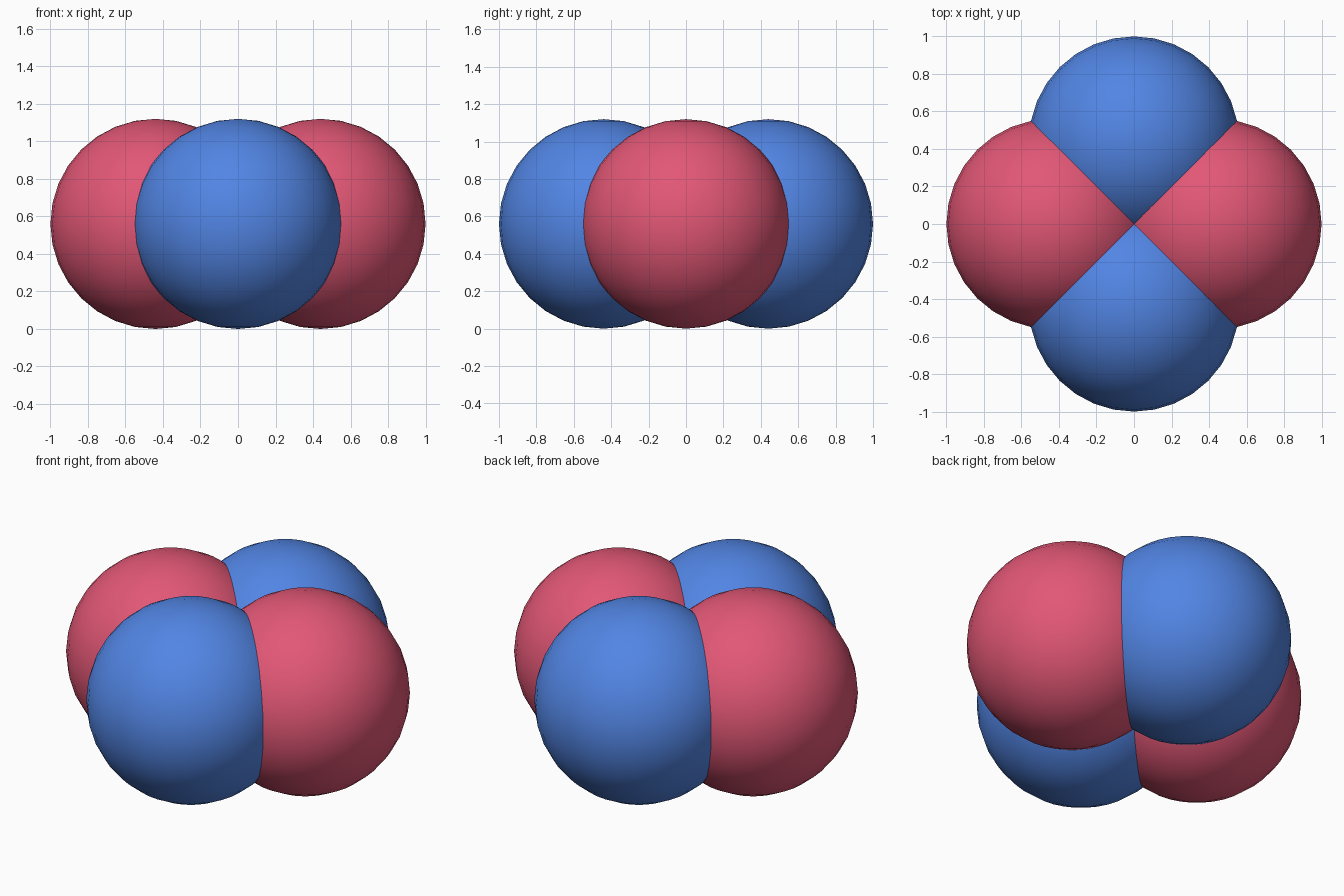
import bpy

if "Cube" in bpy.data.objects:
    bpy.data.objects.remove(bpy.data.objects["Cube"])

RADIUS = 0.56
OFFSET = 0.44


def make_material(name, rgb):
    mat = bpy.data.materials.new(name)
    mat.diffuse_color = (*rgb, 1.0)
    mat.use_nodes = True
    mat.node_tree.nodes["Principled BSDF"].inputs["Base Color"].default_value = mat.diffuse_color
    return mat


red = make_material("rose_red", (0.76, 0.095, 0.18))
blue = make_material("sky_blue", (0.084, 0.235, 0.775))


def ball(name, x, y, mat):
    bpy.ops.mesh.primitive_uv_sphere_add(
        segments=32, ring_count=16, radius=RADIUS, location=(x, y, RADIUS))
    obj = bpy.context.object
    obj.name = name
    obj.data.materials.append(mat)
    bpy.ops.object.shade_smooth()


# Four overlapping balls in a ring: red on the x axis, blue on the y axis
for side, s in (("right", 1), ("left", -1)):
    ball(side + "_ball", s * OFFSET, 0, red)
for side, s in (("back", 1), ("front", -1)):
    ball(side + "_ball", 0, s * OFFSET, blue)
